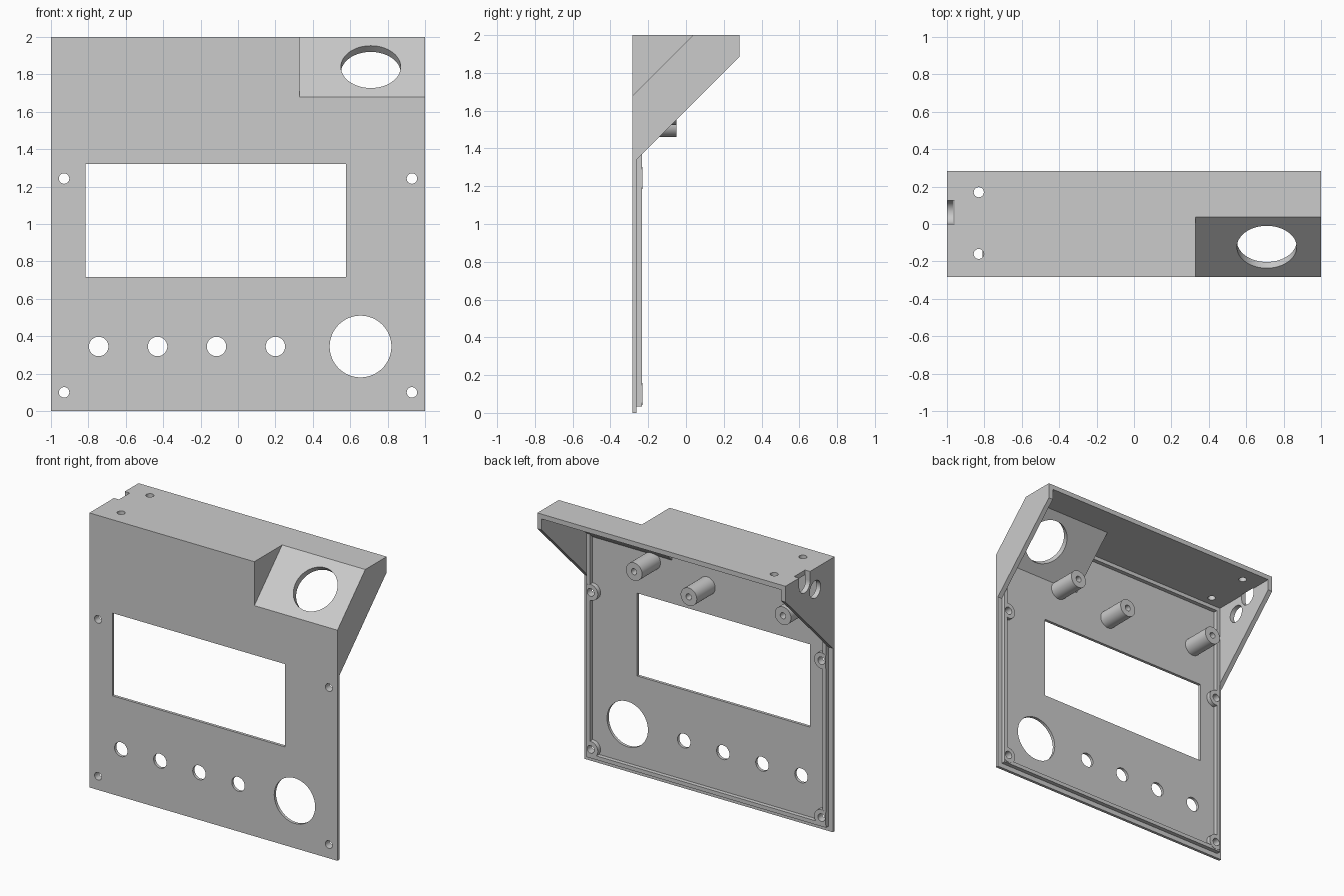
import bpy, bmesh
from mathutils import Vector, Matrix

if "Cube" in bpy.data.objects:
    bpy.data.objects.remove(bpy.data.objects["Cube"])


def finish(name, bm):
    bmesh.ops.recalc_face_normals(bm, faces=bm.faces[:])
    me = bpy.data.meshes.new(name)
    bm.to_mesh(me)
    bm.free()
    ob = bpy.data.objects.new(name, me)
    bpy.context.collection.objects.link(ob)
    return ob


def prism(name, yz, x0, x1):
    """Extrude a (y, z) profile along x."""
    bm = bmesh.new()
    f = bm.faces.new([bm.verts.new((x0, y, z)) for y, z in yz])
    ext = bmesh.ops.extrude_face_region(bm, geom=[f])["geom"]
    verts = [v for v in ext if isinstance(v, bmesh.types.BMVert)]
    bmesh.ops.translate(bm, verts=verts, vec=(x1 - x0, 0, 0))
    return finish(name, bm)


def box(name, x0, x1, y0, y1, z0, z1):
    return prism(name, [(y0, z0), (y1, z0), (y1, z1), (y0, z1)], x0, x1)


def cyl(name, p0, p1, r, seg=48):
    """Cylinder between two points."""
    a, b = Vector(p0), Vector(p1)
    bm = bmesh.new()
    m = Matrix.Translation((a + b) / 2) @ (b - a).to_track_quat('Z', 'Y').to_matrix().to_4x4()
    bmesh.ops.create_cone(bm, cap_ends=True, segments=seg, radius1=r, radius2=r,
                          depth=(b - a).length, matrix=m)
    return finish(name, bm)


def cut(ob, cutter, keep=False):
    """Subtract cutter from ob and apply."""
    mod = ob.modifiers.new("cut", 'BOOLEAN')
    mod.operation, mod.solver, mod.object = 'DIFFERENCE', 'EXACT', cutter
    bpy.context.view_layer.objects.active = ob
    bpy.ops.object.modifier_apply(modifier=mod.name)
    if not keep:
        bpy.data.objects.remove(cutter)


F, IN, LIP, B = -0.283, -0.262, -0.232, 0.283   # front, plate back, lip back, rear
W = 0.965                                       # inner wall position

# Front plate with overhanging hood, hollowed from behind
shell = prism("panel_shell", [(F, 0), (IN, 0), (IN, 1.34), (B, 1.885), (B, 2), (F, 2)], -1, 1)
cavity = box("cavity", -W, W, IN, 0.6, -0.5, W + 1)
cut(cavity, prism("pocket_backing", [(-.483, 1.414), (.303, 2.2), (-.483, 2.2)], 0.295, 1.2))
cut(shell, cavity)

# Sloped corner pocket
pocket = prism("pocket", [(-.483, 1.48), (.237, 2.2), (-.483, 2.2)], 0.33, 1.2)
cut(shell, pocket, keep=True)
cut(shell, cyl("pocket_hole", (.71, -.273, 1.99), (.71, .027, 1.69), 0.16, 64))

# Raised locating lip around the back of the plate
lip = box("locating_lip", -W, W, IN - .004, LIP, 0.035, W + 1)
cut(lip, box("lip_inside", -.937, .937, -.4, 0, 0.063, 1.937))
cut(lip, pocket)

# Display window, button holes and dial hole
cut(shell, box("window", -.815, .577, -.4, -.2, 0.717, 1.32))
for i in range(4):
    x = -.745 + .315 * i
    cut(shell, cyl("button_hole", (x, -.4, .345), (x, -.2, .345), 0.052))
cut(shell, cyl("dial_hole", (.655, -.4, .345), (.655, -.2, .345), 0.165, 64))

# Corner screw bosses with through holes
parts = [shell, lip]
for sx in (-1, 1):
    for z in (0.1, 1.243):
        x = sx * 0.93
        boss = cyl("screw_boss", (x, IN - .004, z), (x, LIP + .002, z), 0.058)
        cut(boss, box("trim", min(sx * W, sx * 1.2), max(sx * W, sx * 1.2), -.4, 0, z - .2, z + .2))
        hole = cyl("screw_hole", (x, -.4, z), (x, -.1, z), 0.028, 32)
        cut(shell, hole, keep=True)
        cut(lip, hole, keep=True)
        cut(boss, hole)
        parts.append(boss)

# Mounting posts with blind holes
for x, z in ((-.746, 1.59), (.013, 1.525), (.454, 1.59)):
    post = cyl("mounting_post", (x, IN - .004, z), (x, -.05, z), 0.065)
    cut(post, cyl("post_hole", (x, -.2, z), (x, .1, z), 0.022, 24))
    parts.append(post)

# Small holes in the top
for y in (-.16, .17):
    cut(shell, cyl("top_hole", (-.83, y, 1.9), (-.83, y, 2.1), 0.027, 32))

# Cable hole and open-topped cable notch in the left wall
cut(shell, cyl("cable_hole", (-1.1, -.06, 1.846), (-.9, -.06, 1.846), 0.063))
cut(shell, cyl("notch_round", (-1.1, .0625, 1.93), (-.96, .0625, 1.93), 0.0625))
cut(shell, box("notch_slot", -1.1, -.96, 0, .125, 1.93, 2.1))

for ob in parts:
    bpy.ops.object.select_all(action='DESELECT')
    ob.select_set(True)
    bpy.context.view_layer.objects.active = ob
    bpy.ops.object.shade_smooth_by_angle()
